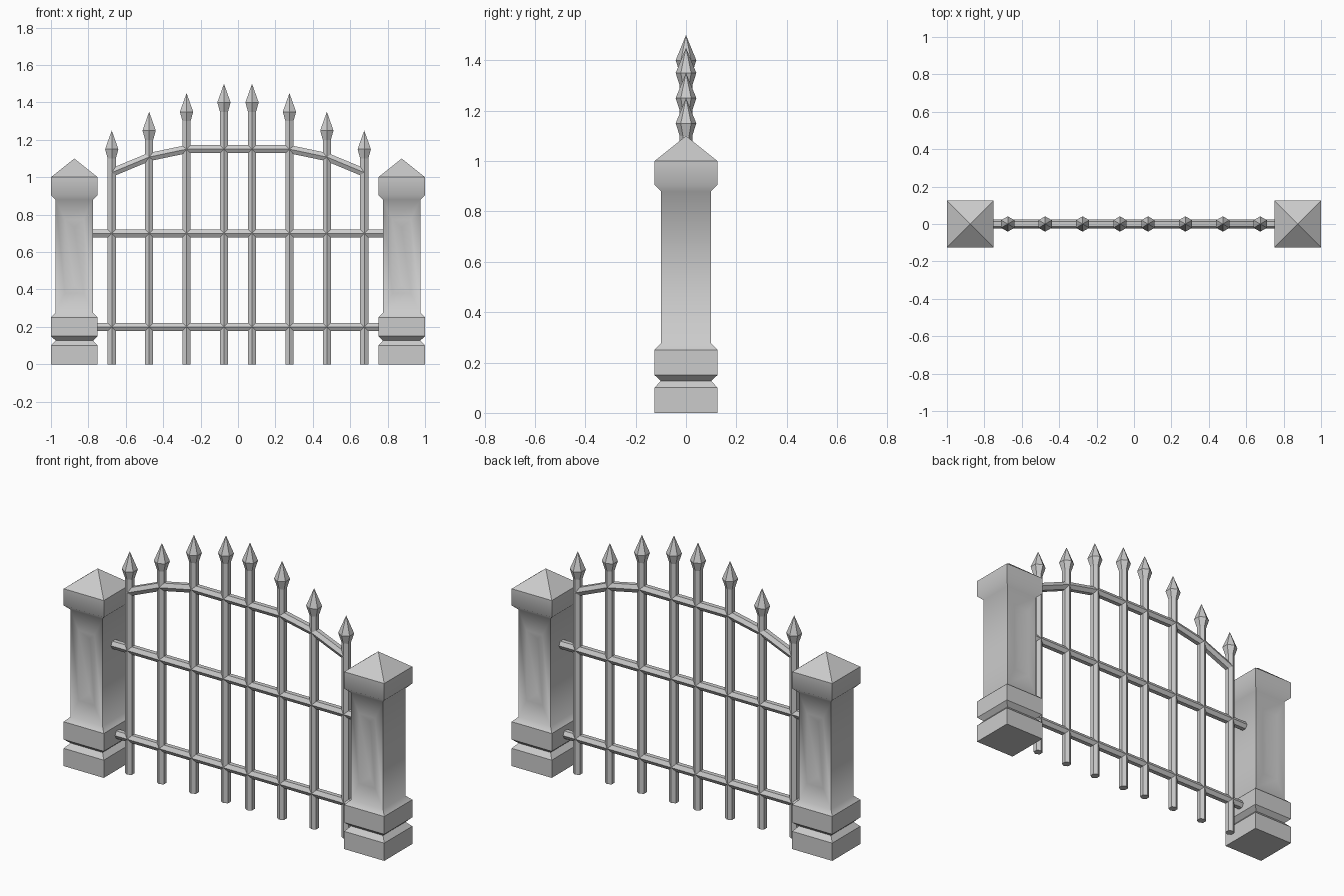
import bpy, bmesh
from math import pi, cos, sin, sqrt, radians
from mathutils import Vector

if "Cube" in bpy.data.objects:
    bpy.data.objects.remove(bpy.data.objects["Cube"])


def sweep(name, path, radii, sides=6, phase=0.0):
    """Sweep a polygon along a path in the XZ plane, mitred at the corners."""
    bm = bmesh.new()
    pts = [Vector(p) for p in path]
    rings = []
    for i, p in enumerate(pts):
        a = (p - pts[i - 1]).normalized() if i else (pts[1] - p).normalized()
        b = (pts[i + 1] - p).normalized() if i < len(pts) - 1 else a
        t = (a + b).normalized()
        n = Vector((-t.y, t.x)) / t.dot(a)
        ring = []
        for k in range(sides):
            ang = phase + 2 * pi * k / sides
            q = p + n * (radii[i] * sin(ang))
            ring.append(bm.verts.new((q.x, radii[i] * cos(ang), q.y)))
        rings.append(ring)
    for r, s in zip(rings, rings[1:]):
        for k in range(sides):
            j = (k + 1) % sides
            bm.faces.new((r[k], r[j], s[j], s[k]))
    bm.faces.new(rings[0])
    if radii[-1] > 0:
        bm.faces.new(rings[-1])
    bmesh.ops.remove_doubles(bm, verts=bm.verts, dist=1e-5)
    bmesh.ops.recalc_face_normals(bm, faces=bm.faces)
    mesh = bpy.data.meshes.new(name)
    bm.to_mesh(mesh)
    bm.free()
    ob = bpy.data.objects.new(name, mesh)
    bpy.context.collection.objects.link(ob)
    return ob


def carve_panels(ob, cx):
    """Cut a V-shaped recess in the front and back of the shaft."""
    bm = bmesh.new()
    bm.from_mesh(ob.data)
    shaft = [f for f in bm.faces
             if abs(f.normal.y) > 0.9 and 0.4 < f.calc_center_median().z < 0.7]
    for f in shaft:
        side = 1 if f.normal.y > 0 else -1
        for hw, lo, hi, y in ((0.05, 0.38, 0.775, 0.1), (0.0, 0.425, 0.73, 0.072)):
            bmesh.ops.inset_individual(bm, faces=[f], thickness=0.01)
            for v in f.verts:
                v.co = (cx + (hw if v.co.x > cx else -hw),
                        side * y, hi if v.co.z > 0.57 else lo)
            if hw == 0:
                bmesh.ops.remove_doubles(bm, verts=list(f.verts), dist=1e-5)
    bm.to_mesh(ob.data)
    bm.free()


# Stone pillars: (height, half width)
profile = [(0, .125), (.1, .125), (.127, .1), (.15, .125), (.25, .125),
           (.275, .1), (.88, .1), (.905, .125), (1.0, .125), (1.1, 0)]
for side, cx in (("left", -0.875), ("right", 0.875)):
    pillar = sweep("pillar_" + side, [(cx, z) for z, _ in profile],
                   [w * sqrt(2) for _, w in profile], 4, pi / 4)
    carve_panels(pillar, cx)
    bpy.ops.object.select_all(action='DESELECT')
    pillar.select_set(True)
    bpy.context.view_layer.objects.active = pillar
    bpy.ops.object.shade_smooth_by_angle(angle=radians(50))
    # base blocks and pyramid cap stay flat
    for p in pillar.data.polygons:
        if p.center.z < 0.24 or p.center.z > 1.0:
            p.use_smooth = False

# Vertical bars with spear tips
for sx, side in ((-1, "left"), (1, "right")):
    for i, (x, top) in enumerate(((.075, 1.5), (.275, 1.45), (.475, 1.35), (.675, 1.25))):
        sweep(f"bar_{side}_{i + 1}",
              [(sx * x, z) for z in (0, top - .15, top - .1, top)],
              [.025, .025, .041, 0])

# Straight rails
for name, z in (("lower_rail", 0.2), ("middle_rail", 0.7)):
    sweep(name, [(-.78, z), (.78, z)], [.025, .025])

# Arched top rail
half = [(.075, 1.15), (.275, 1.15), (.475, 1.108), (.675, 1.025)]
arch = [(-x, z) for x, z in reversed(half)] + half
sweep("arched_rail", arch, [.025] * len(arch))
